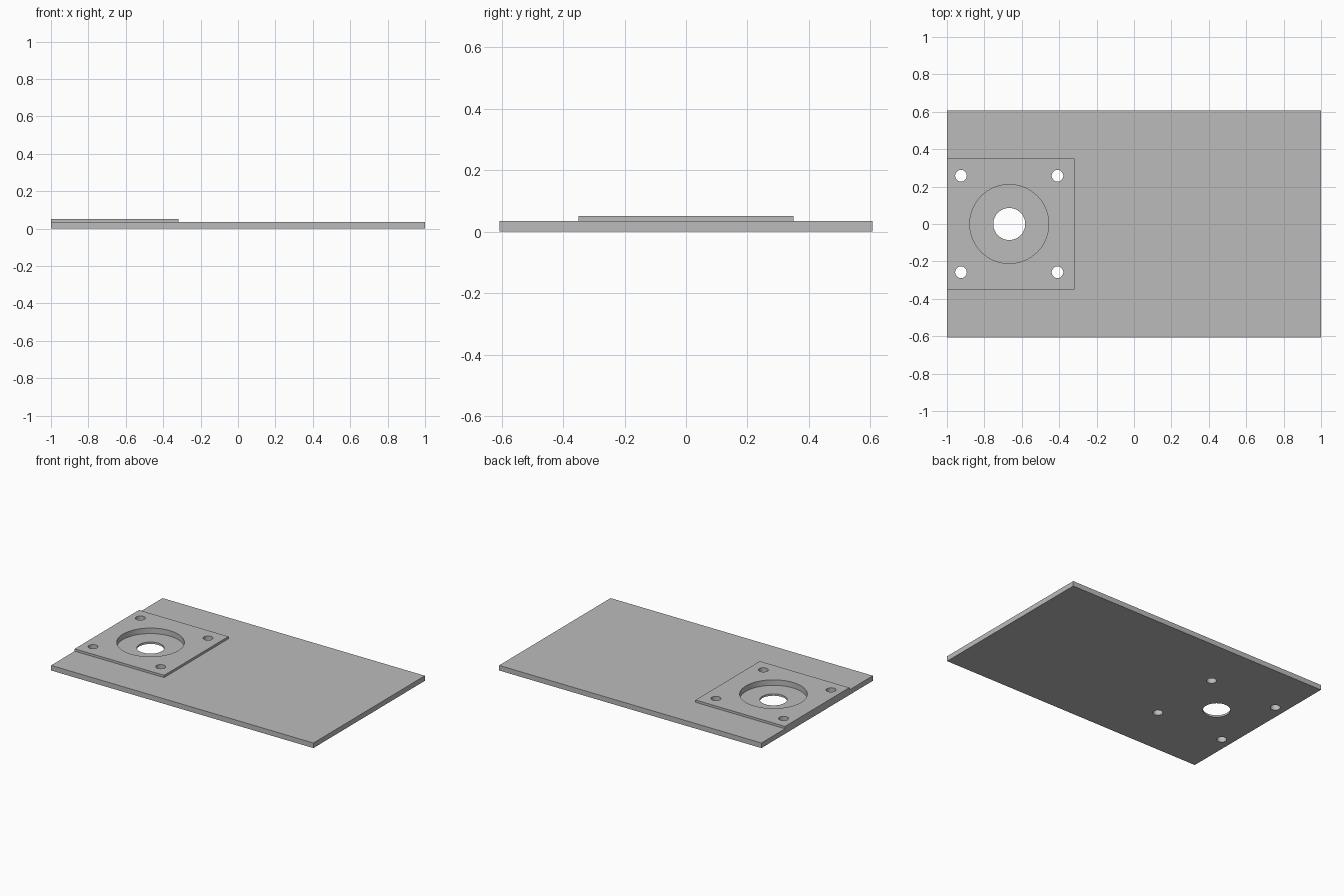
import bpy

cube = bpy.data.objects.get("Cube")
if cube:
    bpy.data.objects.remove(cube, do_unlink=True)

# Single grey finish
grey = bpy.data.materials.new("plain_grey")
grey.use_nodes = True
grey.diffuse_color = (0.5, 0.5, 0.5, 1)
grey.node_tree.nodes["Principled BSDF"].inputs["Base Color"].default_value = (0.5, 0.5, 0.5, 1)

CX = -0.667          # centre of the bore and bolt pattern
BASE_TOP, PAD_TOP = 0.035, 0.051
RECESS_FLOOR = 0.013


def box(name, x0, x1, half_y, z0, z1):
    bpy.ops.mesh.primitive_cube_add(size=1, location=((x0 + x1) / 2, 0, (z0 + z1) / 2))
    ob = bpy.context.object
    ob.name = name
    ob.scale = (x1 - x0, 2 * half_y, z1 - z0)
    bpy.ops.object.transform_apply(location=True, rotation=False, scale=True)
    ob.data.materials.append(grey)
    return ob


def cylinder(name, x, y, radius, z0, z1, sides):
    bpy.ops.mesh.primitive_cylinder_add(vertices=sides, radius=radius, depth=z1 - z0,
                                        location=(x, y, (z0 + z1) / 2))
    ob = bpy.context.object
    ob.name = name
    ob.data.materials.append(grey)
    return ob


def combine(target, tool, operation):
    mod = target.modifiers.new(tool.name, 'BOOLEAN')
    mod.operation = operation
    mod.solver = 'EXACT'
    mod.object = tool
    bpy.ops.object.select_all(action='DESELECT')
    bpy.context.view_layer.objects.active = target
    target.select_set(True)
    bpy.ops.object.modifier_apply(modifier=mod.name)
    bpy.data.objects.remove(tool, do_unlink=True)


# Base plate with a raised mounting pad flush to one end
plate = box("mounting_plate", -1, 1, 0.607, 0, BASE_TOP)
combine(plate, box("raised_pad", -1, -0.318, 0.35, 0.01, PAD_TOP), 'UNION')

# Round recess and central through bore
combine(plate, cylinder("recess", CX, 0, 0.211, RECESS_FLOOR, 0.2, 96), 'DIFFERENCE')
combine(plate, cylinder("bore", CX, 0, 0.0855, -0.1, 0.2, 64), 'DIFFERENCE')

# Four bolt holes
for sx in (-1, 1):
    for sy in (-1, 1):
        combine(plate, cylinder("bolt_hole", CX + sx * 0.258, sy * 0.258, 0.031, -0.1, 0.2, 40),
                'DIFFERENCE')

# Smooth hole walls, crisp rims
bpy.context.view_layer.objects.active = plate
plate.select_set(True)
bpy.ops.object.shade_smooth_by_angle(angle=0.52)
